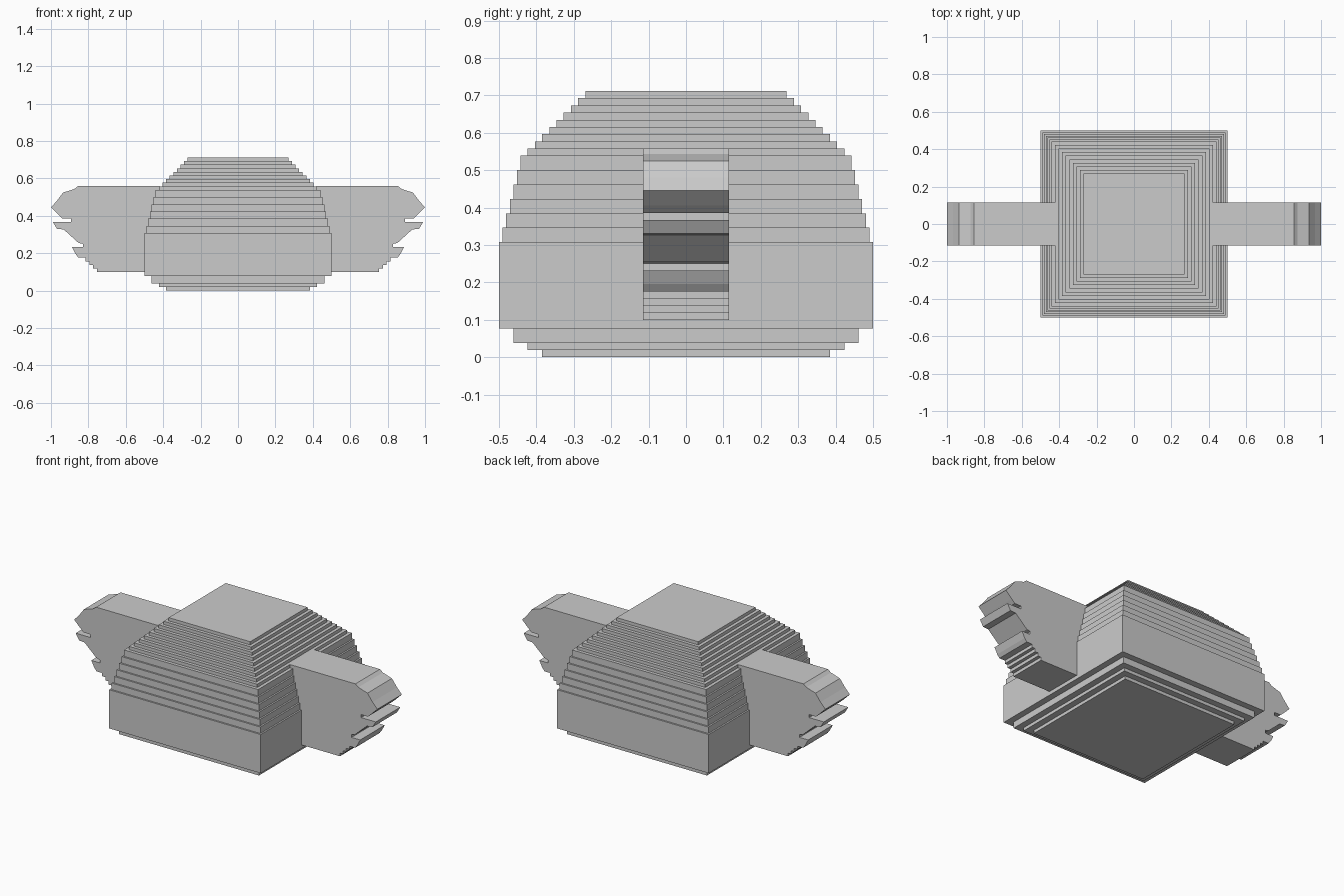
import bpy
import bmesh

default = bpy.data.objects.get("Cube")
if default:
    bpy.data.objects.remove(default, do_unlink=True)

U = 1 / 52  # grid unit shared by every step

grey = bpy.data.materials.new("plain_grey")
grey.use_nodes = True
colour = (0.6, 0.6, 0.6, 1)
grey.diffuse_color = colour
grey.node_tree.nodes["Principled BSDF"].inputs["Base Color"].default_value = colour


def finish(name, bm):
    bmesh.ops.recalc_face_normals(bm, faces=bm.faces)
    mesh = bpy.data.meshes.new(name)
    bm.to_mesh(mesh)
    bm.free()
    mesh.materials.append(grey)
    obj = bpy.data.objects.new(name, mesh)
    bpy.context.collection.objects.link(obj)
    return obj


# Stepped dome: (half width, layer height) in grid units, bottom to top
layers = [(20, 1), (22, 1), (24, 2), (26, 12)]
layers += [(25.5 - i / 2, 2) for i in range(6)]
layers += [(22 - i, 1) for i in range(9)]

bm = bmesh.new()
rings = []
z = 0
for half, height in layers:
    for level in (z, z + height):
        rings.append([bm.verts.new((sx * half * U, sy * half * U, level * U))
                      for sx, sy in ((-1, -1), (1, -1), (1, 1), (-1, 1))])
    z += height
for low, high in zip(rings, rings[1:]):
    for i in range(4):
        j = (i + 1) % 4
        bm.faces.new((low[i], low[j], high[j], high[i]))
bm.faces.new(rings[0])
bm.faces.new(rings[-1])
finish("stepped_body", bm)

# Side wing outline (x, z): rounded tip, two notches, then a small staircase
outline = [(0.42, 0.558), (0.856, 0.558), (0.875, 0.543), (0.935, 0.524),
           (0.968, 0.48), (1, 0.445), (0.96, 0.405), (0.938, 0.385),
           (0.893, 0.385), (0.893, 0.367), (0.99, 0.367), (0.968, 0.33),
           (0.932, 0.327), (0.853, 0.255), (0.83, 0.25), (0.83, 0.232),
           (0.887, 0.232), (0.868, 0.195), (0.853, 0.176)]
for i in range(4):
    x = 0.815 - i * 0.0205
    outline += [(x, 0.176 - i * U), (x, 0.176 - (i + 1) * U)]
outline.append((0.42, outline[-1][1]))


def wing(name, side):
    bm = bmesh.new()
    face = bm.faces.new([bm.verts.new((side * x, -6 * U, z)) for x, z in outline])
    result = bmesh.ops.extrude_face_region(bm, geom=[face], use_keep_orig=True)
    moved = [v for v in result["geom"] if isinstance(v, bmesh.types.BMVert)]
    bmesh.ops.translate(bm, verts=moved, vec=(0, 12 * U, 0))
    finish(name, bm)


wing("left_wing", 1)
wing("right_wing", -1)
